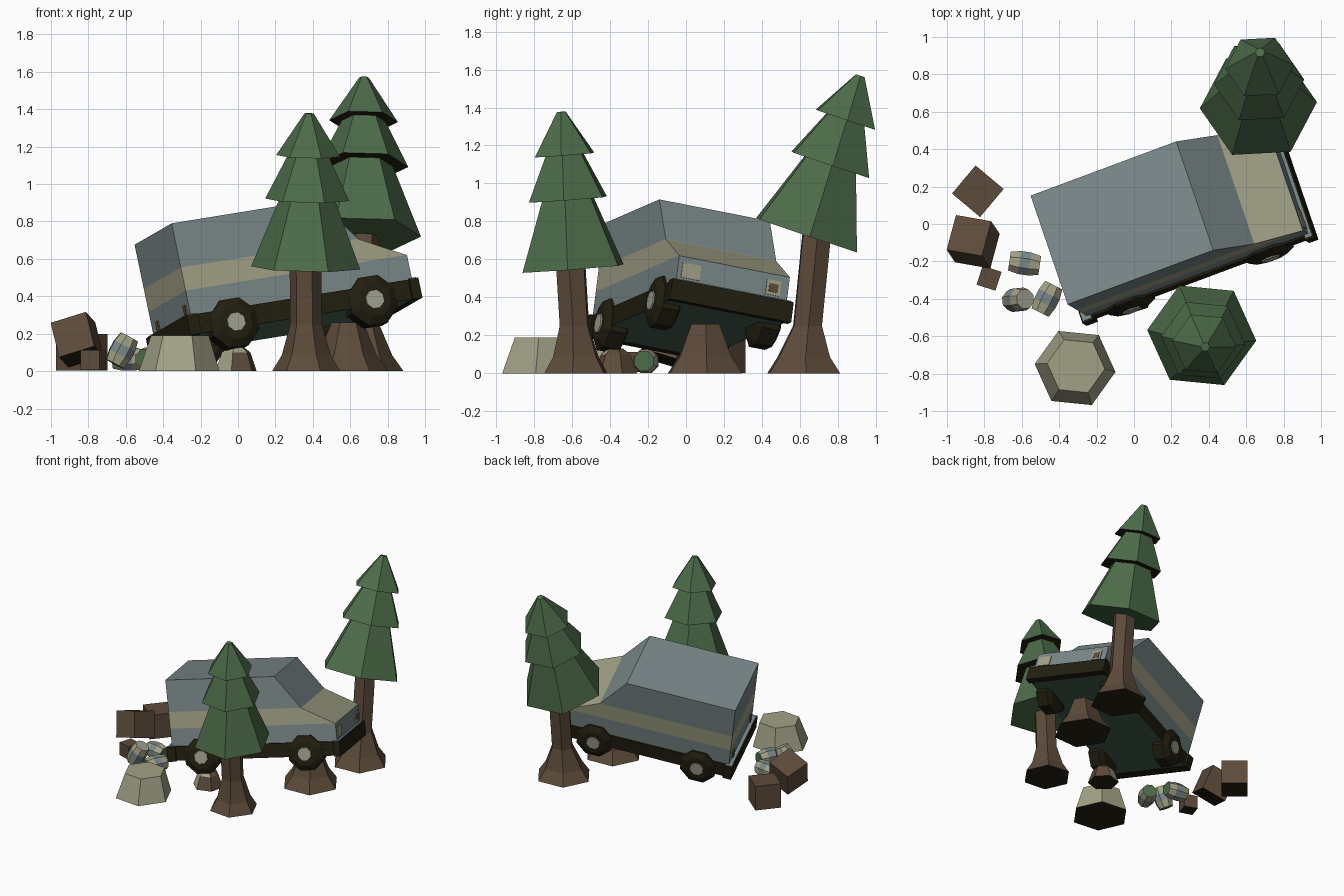
import bpy, bmesh, math
from mathutils import Matrix, Vector

if "Cube" in bpy.data.objects:
    bpy.data.objects.remove(bpy.data.objects["Cube"])

def mat(name, r, g, b):
    m = bpy.data.materials.new(name)
    m.diffuse_color = (r, g, b, 1)
    m.use_nodes = True
    m.node_tree.nodes["Principled BSDF"].inputs["Base Color"].default_value = m.diffuse_color
    return m

BLUE = mat("blue_grey_paint", .195, .245, .25)
BEIGE = mat("beige", .36, .355, .24)
GREEN = mat("pine_green", .072, .148, .066)
BROWN = mat("bark_brown", .108, .070, .042)
DARK = mat("dark_trim", .016, .0135, .005)
HUB = mat("hub_grey", .36, .36, .29)
UNDER = mat("underside_green", .07, .14, .095)

def finish(name, bm, mats, M=Matrix(), rule=None):
    bmesh.ops.recalc_face_normals(bm, faces=bm.faces[:])
    bm.normal_update()
    if rule:
        for f in bm.faces:
            f.material_index = rule(f.calc_center_median(), f.normal)
    me = bpy.data.meshes.new(name)
    bm.to_mesh(me)
    bm.free()
    for m in mats:
        me.materials.append(m)
    ob = bpy.data.objects.new(name, me)
    ob.matrix_world = M
    bpy.context.collection.objects.link(ob)
    return ob

def dark_below(c, n):
    return 1 if n.z < -.85 else 0

def lathe(name, rings, n, mats, M=Matrix(), turn=0, rule=None):
    """rings: (x, y, z, radius), stacked along local z"""
    bm = bmesh.new()
    loops = []
    for x, y, z, r in rings:
        loops.append([bm.verts.new((x + r * math.cos(turn + i * math.tau / n),
                                    y + r * math.sin(turn + i * math.tau / n), z)) for i in range(n)])
    for a, b in zip(loops, loops[1:]):
        for i in range(n):
            bm.faces.new((a[i], a[(i + 1) % n], b[(i + 1) % n], b[i]))
    bm.faces.new(loops[0])
    bm.faces.new(loops[-1])
    return finish(name, bm, mats, M, rule)

def box(name, lo, hi, mats, M=Matrix(), rule=None):
    bm = bmesh.new()
    bmesh.ops.create_cube(bm, size=1)
    for v in bm.verts:
        v.co = Vector([l + (c + .5) * (h - l) for c, l, h in zip(v.co, lo, hi)])
    return finish(name, bm, mats, M, rule)

# Car frame: x forward, y left, z up; origin at rear right roof corner
F = Vector((.927, .345, .150)).normalized()
L = Vector((-.318, .930, -.183))
L = (L - F * L.dot(F)).normalized()
U = F.cross(L)
CAR = Matrix((F, L, U)).transposed().to_4x4()
CAR.translation = (-.355, -.43, .79)
W = .625

# Car body: side profile swept across, cut for the stripe
bm = bmesh.new()
prof = [(0, 0), (.84, 0), (1.025, -.245), (1.277, -.372), (1.277, -.51), (0, -.51)]
face = bm.faces.new([bm.verts.new((x, 0, z)) for x, z in prof])
ext = bmesh.ops.extrude_face_region(bm, geom=[face])
bmesh.ops.translate(bm, vec=(0, W, 0), verts=[g for g in ext["geom"] if isinstance(g, bmesh.types.BMVert)])
for z in (-.243, -.37):
    bmesh.ops.bisect_plane(bm, geom=bm.verts[:] + bm.edges[:] + bm.faces[:],
                           plane_co=(0, 0, z), plane_no=(0, 0, 1))
finish("car_body", bm, [BLUE, BEIGE], CAR, lambda c, n: 1 if -.37 < c.z < -.243 else 0)

# Chassis and bumpers
box("chassis", (-.01, -.012, -.612), (1.28, W + .012, -.505), [DARK, UNDER], CAR,
    lambda c, n: 1 if n.z < -.9 else 0)
for name, a, b in (("front_bumper", 1.25, 1.303), ("rear_bumper", -.035, .03)):
    box(name, (a, -.03, -.615), (b, W + .03, -.505), [DARK], CAR)
    box(name + "_top_strip", (a + .008, -.02, -.506), (b - .008, W + .02, -.499), [BLUE], CAR)

# Lights
for i, (y, w) in enumerate(((.075, .052), (W - .085, .04))):
    box("headlight_%d" % i, (1.275, y - w, -.485), (1.283, y + w, -.405), [BEIGE], CAR)
for i, y in enumerate((.065, W - .10)):
    box("tail_light_%d" % i, (-.007, y - .02, -.505), (.002, y + .015, -.44), [BROWN], CAR)
box("broken_bulb", (1.28, W - .11, -.47), (1.286, W - .06, -.425), [BROWN], CAR)

# Wheels
for x in (.23, 1.03):
    for side, y in ((1, .025), (-1, W - .025)):
        # local z points outward from the car
        R = Matrix.Translation((x, y, -.585)) @ Matrix.Rotation(side * math.pi / 2, 4, 'X')
        lathe("tyre", [(0, 0, -.07, .10), (0, 0, -.05, .142), (0, 0, .04, .142), (0, 0, .065, .095)],
              8, [DARK], CAR @ R, math.pi / 8)
        lathe("hub", [(0, 0, .05, .058), (0, 0, .072, .052)], 8, [HUB], CAR @ R, math.pi / 8)

# Trees and stump
def trunk(name, x, y, r, top, h, dx, dy, turn):
    rings = [(0, 0, 0, r), (0, 0, .085, r * .72), (dx * .25, dy * .25, .25, top), (dx, dy, h, top)]
    lathe(name, rings, 6, [BROWN, DARK], Matrix.Translation((x, y, 0)), turn, dark_below)

def foliage(name, base, tilt, roll, s, turn):
    M = (Matrix.Translation(base) @ Matrix.Rotation(tilt, 4, 'X') @ Matrix.Rotation(roll, 4, 'Y')
         @ Matrix.Scale(s, 4))
    for i, (z0, r0, z1, r1) in enumerate(((0, .293, .39, .14), (.365, .226, .62, .10), (.60, .172, .828, .025))):
        lathe("%s_tier_%d" % (name, i), [(0, 0, z0, r0), (0, 0, z1, r1)], 6,
              [GREEN, DARK if i else GREEN], M, turn, dark_below)

trunk("front_trunk", .365, -.58, .183, .085, .62, -.005, -.03, -.1)
foliage("front_tree", (.362, -.595, .552), .075, .022, 1, -.1)
trunk("back_trunk", .67, .62, .215, .085, .85, 0, .08, .06)
foliage("back_tree", (.665, .635, .728), -.325, .01, 1.07, .06)
lathe("stump", [(0, 0, 0, .22), (0, 0, .09, .155), (0, 0, .26, .085)], 6, [BROWN, DARK],
      Matrix.Translation((.585, .10, 0)), .05, dark_below)

# Rocks
lathe("big_rock", [(0, 0, 0, .217), (.005, .01, .19, .155)], 6, [BEIGE, DARK],
      Matrix.Translation((-.315, -.77, 0)), -.1, dark_below)
lathe("small_rock", [(0, 0, 0, .115), (0, 0, .10, .08), (0, 0, .13, .04)], 6, [BEIGE, BROWN, DARK],
      Matrix.Translation((-.01, -.37, 0)), .3,
      lambda c, n: 2 if n.z < -.9 else (1 if c.x > .02 else 0))

# Crates, with dark undersides
def crate(name, x, y, z, s, rx, ry, rz):
    M = (Matrix.Translation((x, y, z)) @ Matrix.Rotation(math.radians(rz), 4, 'Z')
         @ Matrix.Rotation(math.radians(ry), 4, 'Y') @ Matrix.Rotation(math.radians(rx), 4, 'X'))
    box(name, (-s, -s, -s), (s, s, s), [BROWN, DARK], M, dark_below)

crate("crate_flat", -.835, .175, .1, .098, 0, 0, -40)
crate("crate_tilted", -.86, -.095, .168, .10, -17, -17, -10)
crate("crate_small", -.775, -.29, .06, .053, 0, 0, -18)

# Barrels: blue band round the middle
def barrel(name, pos, axis, low_end, high_end):
    M = Matrix.Translation(pos) @ Vector(axis).to_track_quat('Z', 'Y').to_matrix().to_4x4()
    def rule(c, n):
        if abs(c.z) < .03:
            return 1
        if abs(c.z) > .079:
            return 2 if c.z < 0 else 3
        return 0
    lathe(name, [(0, 0, -.082, .055), (0, 0, -.028, .067), (0, 0, .028, .067), (0, 0, .082, .055)],
          8, [BEIGE, BLUE, low_end, high_end], M, math.pi / 8, rule)

barrel("barrel_a", (-.585, -.21, .064), (1, -.15, 0), GREEN, GREEN)
barrel("barrel_b", (-.62, -.405, .11), (.47, .05, .88), GREEN, HUB)
barrel("barrel_c", (-.465, -.40, .064), (.45, .9, 0), GREEN, GREEN)
